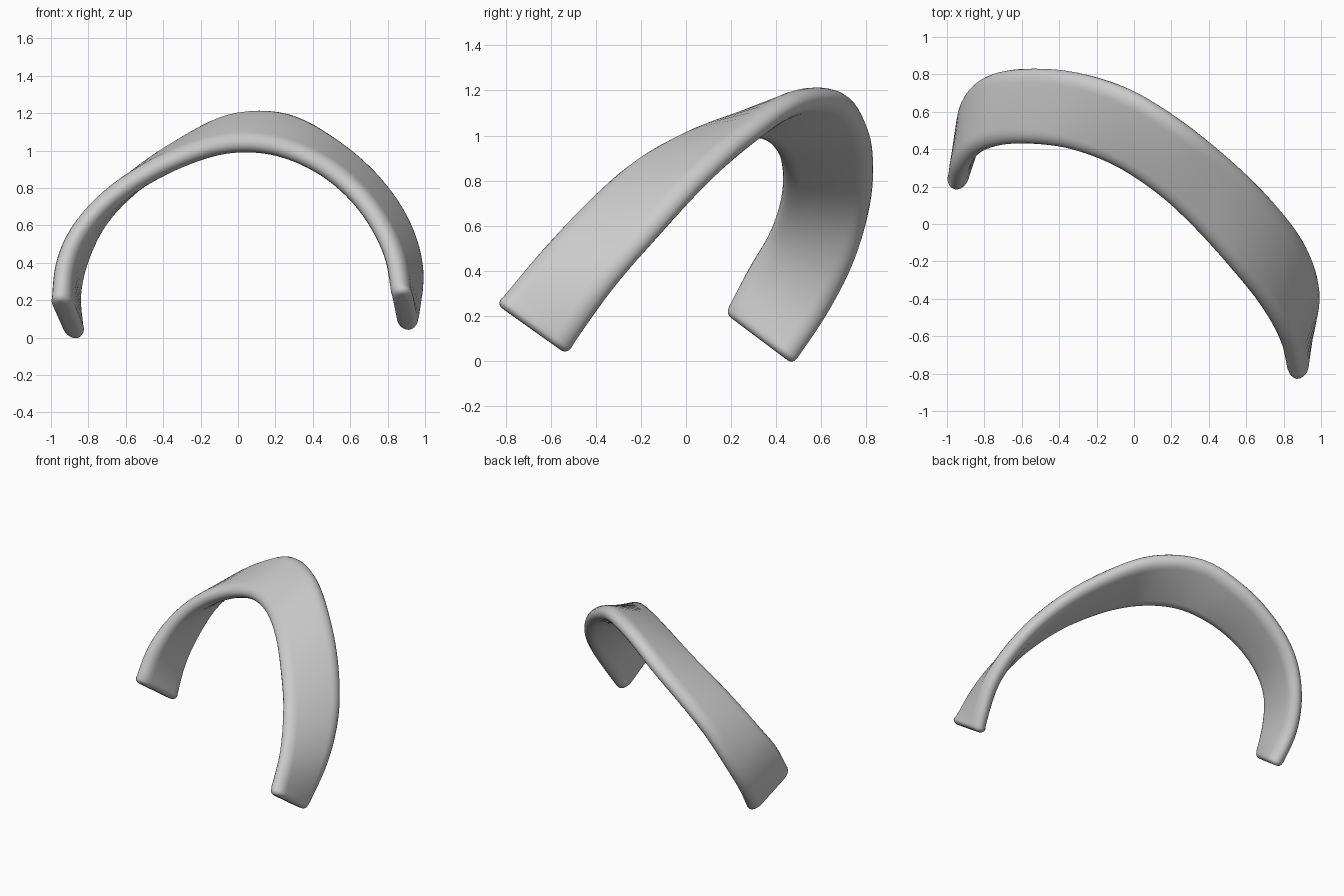
import bpy, bmesh, math
from mathutils import Vector

cube = bpy.data.objects.get("Cube")
if cube:
    bpy.data.objects.remove(cube, do_unlink=True)

# Matching points on the front rim and the back rim of the strap
FRONT_RIM = [(-.96, .175, .21), (-.93, .28, .41), (-.86, .37, .565), (-.73, .42, .71),
             (-.55, .43, .84), (-.33, .4, .945), (-.1, .315, 1.01), (.12, .17, 1.015),
             (.325, -.02, .965), (.515, -.23, .86), (.68, -.43, .695), (.805, -.64, .48),
             (.87, -.84, .25)]
BACK_RIM = [(-.86, .475, -.015), (-.885, .62, .2), (-.84, .735, .42), (-.735, .805, .64),
            (-.56, .83, .83), (-.31, .81, 1.015), (-.02, .715, 1.165), (.28, .53, 1.165),
            (.55, .31, 1.01), (.765, .09, .805), (.91, -.12, .57), (.965, -.33, .32),
            (.915, -.53, .03)]
HALF_THICK = .055
RIM_ROUND = .075
STEPS = 6


def spline(points):
    """Smooth curve through all points."""
    p = [Vector(c) for c in points]
    p = [p[0] * 2 - p[1]] + p + [p[-1] * 2 - p[-2]]
    out = []
    for a, b, c, d in zip(p, p[1:], p[2:], p[3:]):
        for k in range(STEPS):
            t = k / STEPS
            out.append((b * 2 + (c - a) * t + (a * 2 - b * 5 + c * 4 - d) * t * t
                        + (b * 3 - a - c * 3 + d) * t ** 3) / 2)
    return out + [p[-2]]


def section(half_width, half_thick):
    """Flat strip with fully rounded rims, as width and thickness offsets."""
    pts = []
    for side in (1, -1):
        for k in range(11):
            a = (k / 10 - .5) * math.pi
            pts.append((side * (half_width - RIM_ROUND + RIM_ROUND * math.cos(a)),
                        side * half_thick * math.sin(a)))
    return pts


def add_ring(bm, centre, across, normal, half_width, half_thick):
    return [bm.verts.new(centre + across * u + normal * v)
            for u, v in section(half_width, half_thick)]


# Strap: sweep the section between the two rims, with softened ends
front, back = spline(FRONT_RIM), spline(BACK_RIM)
mids = [(f + b) / 2 for f, b in zip(front, back)]
last = len(mids) - 1
bm = bmesh.new()
rings = []
for i, mid in enumerate(mids):
    across = (back[i] - front[i]).normalized()
    half_width = (back[i] - front[i]).length / 2
    tangent = (mids[min(i + 1, last)] - mids[max(i - 1, 0)]).normalized()
    normal = across.cross(tangent).normalized()
    if i in (0, last):
        inward = tangent if i == 0 else -tangent
        cap = []
        for k in range(6):
            a = k / 5 * math.pi / 2
            trim = 1 - math.sin(a)
            cap.append(add_ring(bm, mid + inward * .03 * (1 - math.cos(a)), across, normal,
                                half_width - .03 * trim, HALF_THICK - .035 * trim))
        rings += cap if i == 0 else cap[::-1]
    else:
        rings.append(add_ring(bm, mid, across, normal, half_width, HALF_THICK))
for r, s in zip(rings, rings[1:]):
    n = len(r)
    for k in range(n):
        bm.faces.new((r[k], r[(k + 1) % n], s[(k + 1) % n], s[k]))
bm.faces.new(rings[0])
bm.faces.new(rings[-1])
bmesh.ops.recalc_face_normals(bm, faces=bm.faces)

mesh = bpy.data.meshes.new("curved_strap")
bm.to_mesh(mesh)
bm.free()
strap = bpy.data.objects.new("curved_strap", mesh)
bpy.context.collection.objects.link(strap)

# Plain grey finish
grey = bpy.data.materials.new("plain_grey")
grey.use_nodes = True
colour = (.6, .6, .6, 1)
grey.diffuse_color = colour
grey.node_tree.nodes["Principled BSDF"].inputs["Base Color"].default_value = colour
mesh.materials.append(grey)

# Smooth shading
bpy.context.view_layer.objects.active = strap
strap.select_set(True)
bpy.ops.object.shade_smooth_by_angle(angle=math.radians(50))
